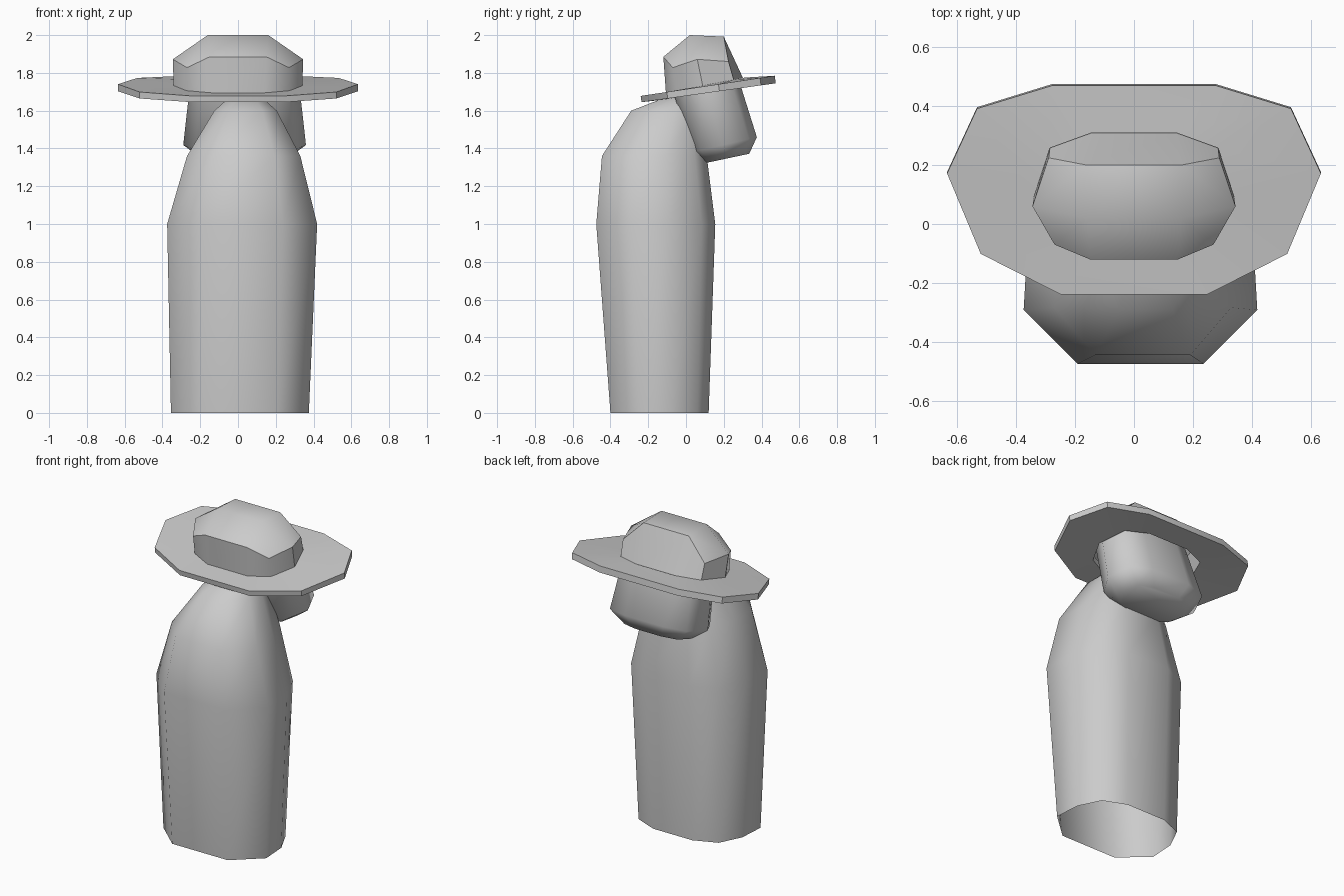
import bpy, bmesh, math

if "Cube" in bpy.data.objects:
    bpy.data.objects.remove(bpy.data.objects["Cube"])


def mirrored(half):
    # half outline (front to back, x > 0) -> closed symmetric loop
    return half + [(-p[0],) + tuple(p[1:]) for p in reversed(half)]


def ring(poly, cx, hx, front, back):
    # place a unit outline between a front and a back (y, z) point
    out = []
    for x, y in poly:
        t = (y + 1) / 2
        out.append((cx + hx * x,
                    front[0] + t * (back[0] - front[0]),
                    front[1] + t * (back[1] - front[1])))
    return out


def build(name, rings, angle, cap_first=False, cap_last=False, closed=False, extra=None):
    bm = bmesh.new()
    loops = [[bm.verts.new(p) for p in r] for r in rings]
    pairs = list(zip(loops, loops[1:]))
    if closed:
        pairs.append((loops[-1], loops[0]))
    for a, b in pairs:
        n = len(a)
        for i in range(n):
            j = (i + 1) % n
            bm.faces.new((a[i], a[j], b[j], b[i]))
    if cap_first:
        bm.faces.new(loops[0])
    if cap_last:
        bm.faces.new(loops[-1])
    if extra:
        extra(bm, loops[-1])
    bmesh.ops.recalc_face_normals(bm, faces=bm.faces[:])
    me = bpy.data.meshes.new(name)
    bm.to_mesh(me)
    bm.free()
    ob = bpy.data.objects.new(name, me)
    bpy.context.collection.objects.link(ob)
    bpy.ops.object.select_all(action='DESELECT')
    ob.select_set(True)
    bpy.context.view_layer.objects.active = ob
    bpy.ops.object.shade_smooth_by_angle(angle=math.radians(angle))
    return ob


# Ten-sided unit outlines
cloak_outline = mirrored([(.54, -1), (1, -.42), (.97, .23), (.78, .77), (.38, 1)])
head_outline = mirrored([(.42, -1), (.80, -.72), (1, -.05), (.84, .75), (.42, 1)])
brim_outline = mirrored([(.39, -1), (.82, -.61), (1, .16), (.84, .78), (.44, 1)])

# Cloak: open at the hem, narrowing to the neck
cloak = [(0, .01, .365, -.40, .12), (1.0, .022, .397, -.475, .155),
         (1.36, .03, .30, -.445, .11), (1.6, .04, .165, -.29, .09),
         (1.685, .04, .07, -.07, .08)]
build("cloak", [ring(cloak_outline, cx, hx, (y0, z), (y1, z)) for z, cx, hx, y0, y1 in cloak],
      60, cap_last=True)

# Head: leaning block with a rounded underside
build("head", [ring(head_outline, .035, .225, (.10, 1.322), (.335, 1.372)),
               ring(head_outline, .035, .325, (.03, 1.38), (.375, 1.46)),
               ring(head_outline, .035, .285, (-.08, 1.74), (.265, 1.81))],
      60, cap_first=True, cap_last=True)

# Hat brim: tilted flat ring
crown_base = ring(head_outline, 0, .34, (-.105, 1.675), (.31, 1.755))
build("hat_brim", [ring(brim_outline, 0, .635, (-.235, 1.645), (.475, 1.745)),
                   ring(brim_outline, 0, .635, (-.24, 1.678), (.47, 1.785)),
                   [(x, y, z + .02) for x, y, z in crown_base],
                   [(x, y, z - .015) for x, y, z in crown_base]],
      30, closed=True)

# Hat crown: wavy upper rim with a pinched top
rim = mirrored([(.15, -.12, 1.885), (.27, -.07, 1.828), (.345, .06, 1.872),
                (.29, .225, 1.86), (.16, .20, 1.992)])


def crown_top(bm, v):
    r, l = (bm.verts.new((x, .02, 2.0)) for x in (.16, -.16))
    for f in ((v[0], r, l, v[9]), (r, v[4], v[5], l),
              (v[0], v[1], r), (v[1], v[2], r), (v[2], v[3], v[4], r),
              (v[9], v[8], l), (v[8], v[7], l), (v[7], v[6], v[5], l)):
        bm.faces.new(f)


build("hat_crown", [crown_base, rim], 45, extra=crown_top)
